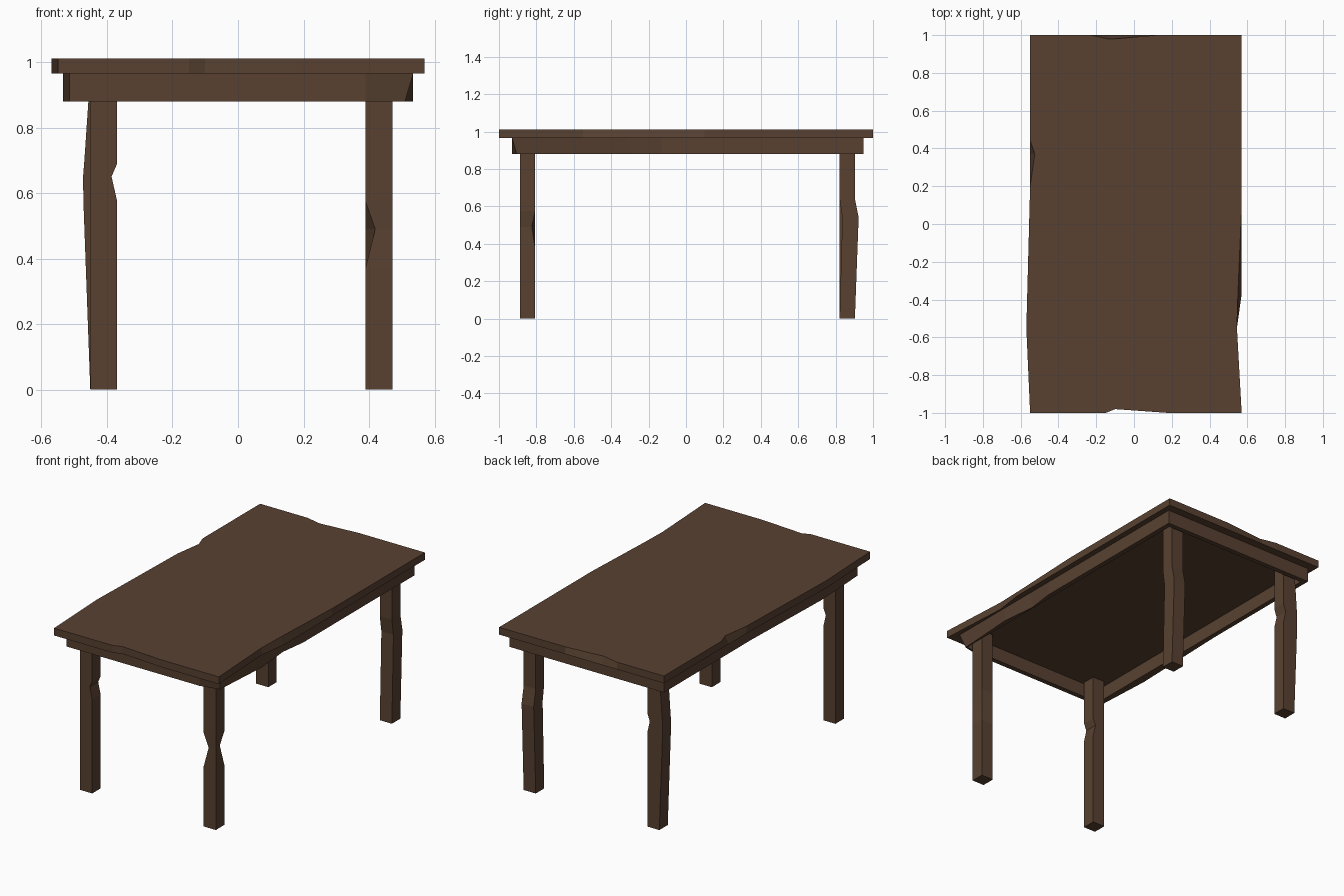
import bpy

if "Cube" in bpy.data.objects:
    bpy.data.objects.remove(bpy.data.objects["Cube"])

wood = bpy.data.materials.new("dark brown wood")
wood.diffuse_color = (0.098, 0.053, 0.031, 1.0)
wood.use_nodes = True
wood.node_tree.nodes["Principled BSDF"].inputs["Base Color"].default_value = wood.diffuse_color


def make(name, verts, faces):
    mesh = bpy.data.meshes.new(name)
    mesh.from_pydata(verts, [], faces)
    mesh.materials.append(wood)
    obj = bpy.data.objects.new(name, mesh)
    bpy.context.collection.objects.link(obj)
    return obj


def sides(n, lo, hi, flip=False):
    """Quads joining ring starting at lo to ring starting at hi."""
    quads = [(lo + i, lo + (i + 1) % n, hi + (i + 1) % n, hi + i) for i in range(n)]
    return [q[::-1] for q in quads] if flip else quads


# Tabletop: worn outline, each point (x, y, upper-edge dx, dy)
top = [(-0.55, -1, 0, 0), (-0.15, -1, 0, 0), (-0.10, -0.98, 0, 0), (0.18, -1, 0, 0),
       (0.57, -1, 0, 0), (0.545, -0.55, 0, 0), (0.57, -0.37, -0.02, 0), (0.57, 0.10, 0, 0),
       (0.57, 1, 0, 0), (0.12, 1, 0, 0), (-0.13, 1, 0, -0.022), (-0.23, 1, 0, 0),
       (-0.55, 1, 0, 0), (-0.55, 0.44, 0, 0), (-0.55, 0.37, 0.025, 0), (-0.55, 0.20, 0, 0),
       (-0.57, -0.55, 0, 0)]
n = len(top)
make("tabletop",
     [(x, y, 0.965) for x, y, dx, dy in top] + [(x + dx, y + dy, 1.01) for x, y, dx, dy in top],
     sides(n, 0, n) + [tuple(range(n))[::-1], tuple(range(n, 2 * n))])

# Apron: hollow frame under the top, each point (x, y, lower-edge dx, dy)
apron = [(-0.515, -0.93, 0, 0), (0.39, -0.93, 0, 0), (0.535, -0.93, -0.025, 0.025),
         (0.535, -0.53, 0, 0), (0.535, -0.30, -0.022, 0), (0.535, -0.13, 0, 0),
         (0.535, 0.95, 0, 0), (-0.515, 0.95, 0, 0), (-0.515, 0.10, 0, 0),
         (-0.535, -0.55, 0, 0)]
n = len(apron)
inner = [(min(max(x, -0.485), 0.505), min(max(y, -0.90), 0.92)) for x, y, dx, dy in apron]
make("apron",
     [(x + dx, y + dy, 0.88) for x, y, dx, dy in apron] + [(x, y, 0.965) for x, y, dx, dy in apron]
     + [(x, y, 0.88) for x, y in inner] + [(x, y, 0.965) for x, y in inner],
     sides(n, 0, n) + sides(n, 2 * n, 3 * n, True) + sides(n, 0, 2 * n, True) + sides(n, n, 3 * n))


# Legs: square posts; dents = {height: {corner: (dx, dy)}}
def leg(name, cx, cy, dents):
    h = 0.041
    corners = [(-h, -h), (h, -h), (h, h), (-h, h)]
    levels = sorted({0, 0.966} | set(dents))
    verts = []
    for z in levels:
        for i, (x, y) in enumerate(corners):
            dx, dy = dents.get(z, {}).get(i, (0, 0))
            verts.append((cx + x + dx, cy + y + dy, z))
    faces = [(3, 2, 1, 0), tuple(range(len(verts) - 4, len(verts)))]
    for k in range(len(levels) - 1):
        faces += sides(4, 4 * k, 4 * k + 4)
    make(name, verts, faces)


leg("front_left_leg", -0.41, -0.847, {
    0.575: {}, 0.65: {1: (-0.017, 0), 2: (-0.017, 0)}, 0.69: {}})
leg("front_right_leg", 0.43, -0.847, {
    0.37: {}, 0.49: {0: (0.03, 0.005), 2: (-0.018, -0.018)}, 0.575: {}})
leg("back_left_leg", -0.41, 0.862, {
    0.575: {0: (-0.021, 0), 3: (-0.021, 0)},
    0.65: {0: (-0.022, 0), 1: (-0.017, 0), 2: (-0.017, 0), 3: (-0.022, 0)},
    0.70: {0: (-0.018, 0), 3: (-0.018, 0)}})
leg("back_right_leg", 0.43, 0.862, {
    0.54: {0: (0, 0.015), 1: (0, 0.015), 2: (0, 0.02), 3: (0, 0.02)}, 0.64: {}})
